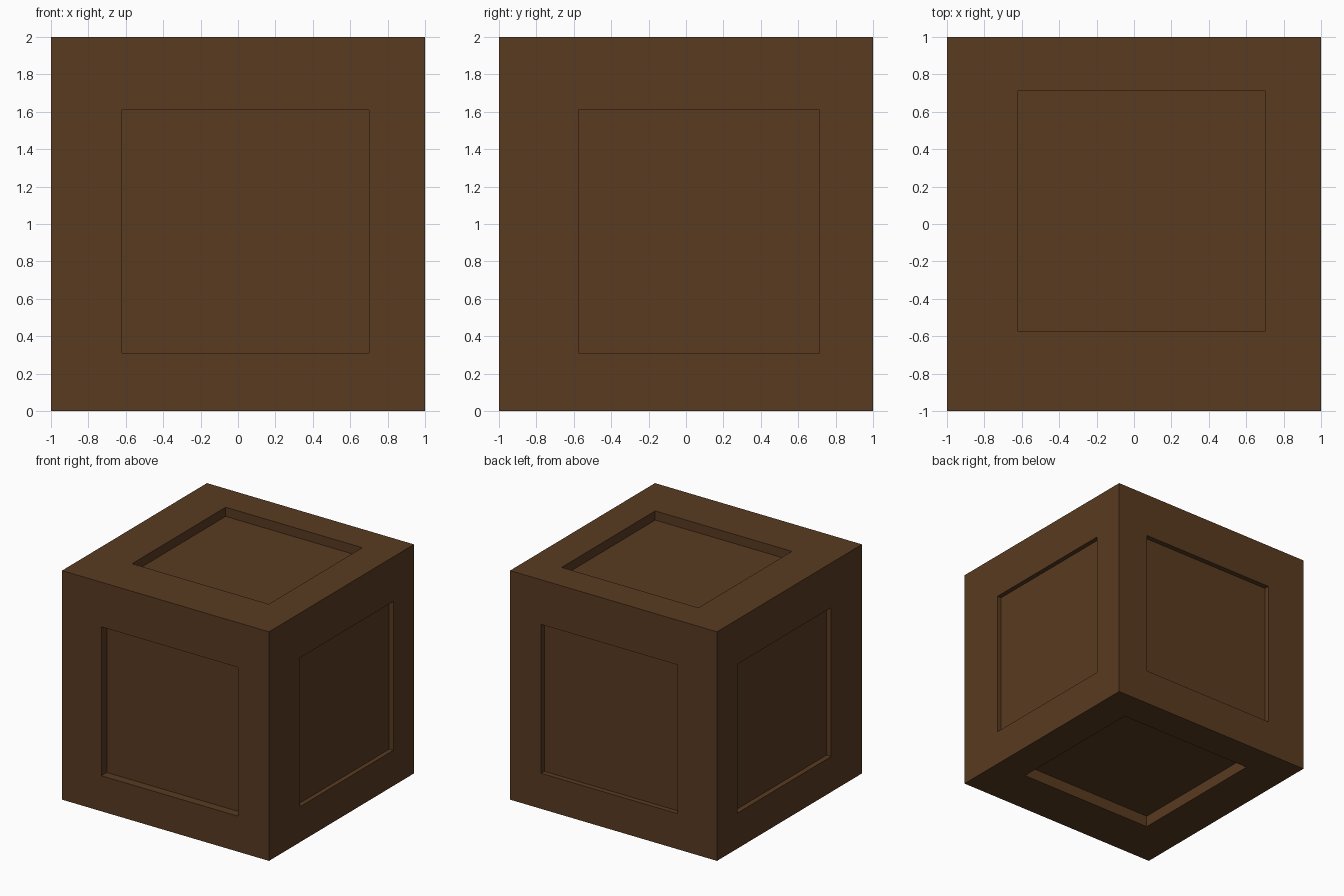
import bpy, bmesh
from mathutils import Vector

if "Cube" in bpy.data.objects:
    bpy.data.objects.remove(bpy.data.objects["Cube"])

wood = bpy.data.materials.new("dark brown wood")
wood.diffuse_color = (0.100, 0.043, 0.015, 1)
wood.use_nodes = True
wood.node_tree.nodes["Principled BSDF"].inputs["Base Color"].default_value = wood.diffuse_color

# shared window of the recessed panels, and panel depth on each side
LO, HI = (-0.62, -0.575, 0.31), (0.70, 0.715, 1.61)
DEPTH = {(0, -1): 0.045, (0, 1): 0.04, (1, -1): 0.075,
         (1, 1): 0.045, (2, -1): 0.10, (2, 1): 0.08}
BOX_LO, BOX_HI = (-1, -1, 0), (1, 1, 2)

bm = bmesh.new()


def ring(axis, level, lo, hi):
    """Four corners of a rectangle at the given level along an axis."""
    a, b = (axis + 1) % 3, (axis + 2) % 3
    verts = []
    for u, v in ((lo[a], lo[b]), (hi[a], lo[b]), (hi[a], hi[b]), (lo[a], hi[b])):
        p = Vector()
        p[axis], p[a], p[b] = level, u, v
        verts.append(bm.verts.new(p))
    return verts


# each side: flat frame, recess walls, panel floor
for (axis, sign), depth in DEPTH.items():
    level = BOX_HI[axis] if sign > 0 else BOX_LO[axis]
    rings = [ring(axis, level, BOX_LO, BOX_HI),
             ring(axis, level, LO, HI),
             ring(axis, level - sign * depth, LO, HI)]
    faces = [[r[i], r[(i + 1) % 4], s[(i + 1) % 4], s[i]]
             for r, s in zip(rings, rings[1:]) for i in range(4)]
    for f in faces + [rings[2]]:
        bm.faces.new(f if sign > 0 else f[::-1])

bmesh.ops.remove_doubles(bm, verts=bm.verts, dist=1e-4)
bmesh.ops.recalc_face_normals(bm, faces=bm.faces)
mesh = bpy.data.meshes.new("crate")
bm.to_mesh(mesh)
bm.free()
mesh.materials.append(wood)
crate = bpy.data.objects.new("crate", mesh)
bpy.context.collection.objects.link(crate)
